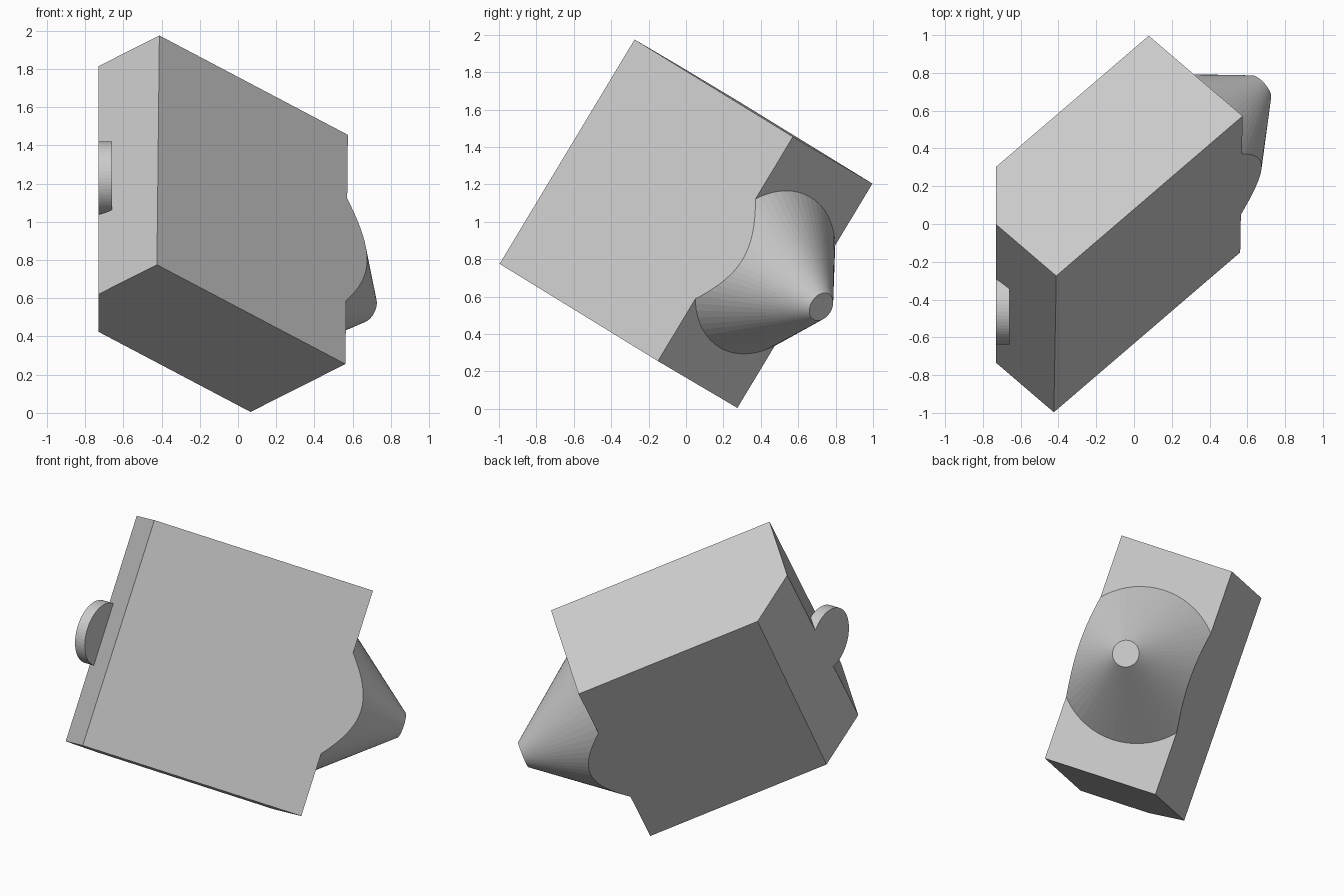
import bpy, bmesh
from mathutils import Matrix, Vector

if "Cube" in bpy.data.objects:
    bpy.data.objects.remove(bpy.data.objects["Cube"])

# Local axes of the tilted block: u = towards nozzle, v = down the face, w = thickness
u = Vector((0.704, 0.604, -0.371)).normalized()
v = Vector((-0.011, -0.518, -0.857))
v = (v - u * v.dot(u)).normalized()
w = u.cross(v)
centre = Vector((-0.173, 0.0, 0.99))
SIDE, THICK, LEFT = 1.4, 0.70, -0.73


def frame(a, b, c, origin):
    m = Matrix((a, b, c)).transposed().to_4x4()
    m.translation = origin
    return m


def add(name, bm):
    mesh = bpy.data.meshes.new(name)
    bmesh.ops.recalc_face_normals(bm, faces=bm.faces)
    bm.to_mesh(mesh)
    bm.free()
    ob = bpy.data.objects.new(name, mesh)
    bpy.context.collection.objects.link(ob)
    return ob


def cone(name, r1, r2, depth, matrix):
    bm = bmesh.new()
    bmesh.ops.create_cone(bm, cap_ends=True, segments=64, radius1=r1,
                          radius2=r2, depth=depth, matrix=matrix)
    return add(name, bm)


# Block, oversized in thickness until the final trim
bm = bmesh.new()
bmesh.ops.create_cube(bm, size=1, matrix=frame(u, v, w, centre)
                      @ Matrix.Diagonal((SIDE, SIDE, 1.4, 1)))
block = add("block", bm)

# Nozzle on the right face, sunk slightly into the block
nozzle = cone("nozzle", 0.548, 0.08, 0.596,
              frame(v, w, u, centre + u * (SIDE / 2 + 0.198)))

# Round knob on the left face, lying along x
knob = cone("knob", 0.193, 0.193, 0.24,
            frame(Vector((0, 1, 0)), Vector((0, 0, 1)), Vector((1, 0, 0)),
                  Vector((-0.78, -0.446, 1.228))))

# Fuse the parts into one solid
bpy.context.view_layer.objects.active = block
for part in (nozzle, knob):
    mod = block.modifiers.new(part.name, 'BOOLEAN')
    mod.operation = 'UNION'
    mod.solver = 'EXACT'
    mod.object = part
    bpy.ops.object.modifier_apply(modifier=mod.name)
    bpy.data.objects.remove(part)

# Trim flat on the front, back and left
bm = bmesh.new()
bm.from_mesh(block.data)
for co, no in ((centre + w * THICK / 2, w), (centre - w * THICK / 2, -w),
               (Vector((LEFT, 0, 0)), Vector((-1, 0, 0)))):
    bmesh.ops.bisect_plane(bm, geom=bm.verts[:] + bm.edges[:] + bm.faces[:],
                           plane_co=co, plane_no=no, clear_outer=True)
    rim = [e for e in bm.edges if e.is_boundary]
    bmesh.ops.holes_fill(bm, edges=rim, sides=0)
bmesh.ops.recalc_face_normals(bm, faces=bm.faces)
bm.to_mesh(block.data)
bm.free()
